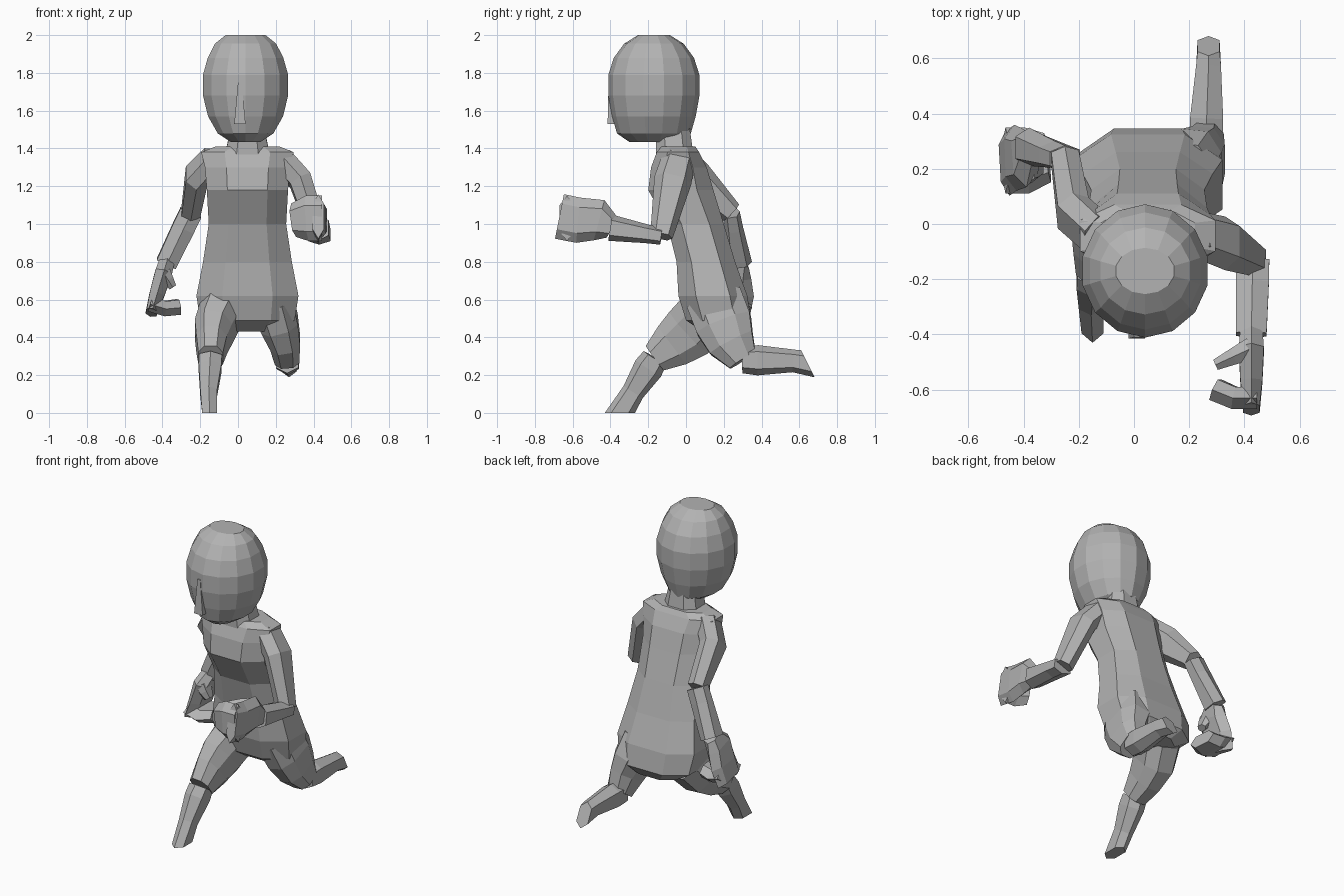
import bpy
import bmesh
import math
from mathutils import Matrix, Vector

default_cube = bpy.data.objects.get("Cube")
if default_cube:
    bpy.data.objects.remove(default_cube, do_unlink=True)

# Single plain clay colour
clay = bpy.data.materials.new("plain_grey")
clay.use_nodes = True
clay_colour = (0.45, 0.45, 0.45, 1)
clay.diffuse_color = clay_colour
clay.node_tree.nodes["Principled BSDF"].inputs["Base Color"].default_value = clay_colour

X_AXIS, Y_AXIS, Z_AXIS = (Vector(row) for row in Matrix.Identity(3))


def finish(name, shape):
    """Turn a bmesh into a flat-shaded clay object."""
    bmesh.ops.recalc_face_normals(shape, faces=shape.faces)
    mesh = bpy.data.meshes.new(name)
    shape.to_mesh(mesh)
    shape.free()
    mesh.materials.append(clay)
    part = bpy.data.objects.new(name, mesh)
    bpy.context.collection.objects.link(part)


def squared(value):
    """Push a ring coordinate outwards for a boxier section."""
    return math.copysign(abs(value) ** 0.8, value)


def unit_ring(sides):
    """Boxy polygon with flat sides, stretched to reach one unit each way."""
    angles = [(k + 0.5) * math.tau / sides for k in range(sides)]
    widest = max(math.cos(angle) for angle in angles)
    tallest = max(math.sin(angle) for angle in angles)
    return [(squared(math.cos(angle) / widest), squared(math.sin(angle) / tallest))
            for angle in angles]


def path_directions(points):
    """Average direction of the path at every point."""
    steps = [(end - start).normalized() for start, end in zip(points, points[1:])]
    return [(before + after).normalized()
            for before, after in zip(steps[:1] + steps, steps + steps[-1:])]


def tube(name, points, widths, depths, across=X_AXIS, sides=6, directions=None):
    """Capped tube along a path, with half widths measured along the across vector."""
    points = [Vector(point) for point in points]
    directions = directions or path_directions(points)
    shape = bmesh.new()
    rings = []
    for point, direction, width, depth in zip(points, directions, widths, depths):
        deep = direction.cross(across).normalized()
        wide = deep.cross(direction).normalized()
        rings.append([shape.verts.new(point + wide * (width * a) + deep * (depth * b))
                      for a, b in unit_ring(sides)])
    for lower, upper in zip(rings, rings[1:]):
        for k in range(sides):
            shape.faces.new((lower[k - 1], lower[k], upper[k], upper[k - 1]))
    shape.faces.new(rings[0])
    shape.faces.new(rings[-1])
    finish(name, shape)


def head():
    """Faceted ball with a broad flattened crown and a narrow, level jaw."""
    shape = bmesh.new()
    bmesh.ops.create_uvsphere(shape, u_segments=14, v_segments=9, radius=1)
    for vert in shape.verts:
        x, y, z = vert.co
        if z < 0:
            y *= 1 + 0.7 * z ** 4
        else:
            x *= 1 + 0.5 * z ** 6
        z = max(-0.9, min(z, 0.93))
        height = 0.28 if z > 0 else 0.34
        vert.co = (0.04 + 0.235 * x, -0.17 + 0.245 * y, 1.74 + height * z)
    finish("head", shape)


def hand(side, wrist, reach, curl, spread, thumb_curl):
    """Curled mitten: palm along reach, fingers and thumb bending along curl."""
    reach, curl, spread = (Vector(axis).normalized() for axis in (reach, curl, spread))

    def place(points):
        return [wrist + reach * r + curl * c + spread * s for r, c, s in points]

    tube(side + "_palm",
         place([(-0.01, 0, 0), (0.06, 0, 0.04), (0.17, 0, 0.04), (0.27, 0, 0.06)]),
         (0.04, 0.045, 0.04, 0.03), (0.06, 0.11, 0.12, 0.12), curl)
    tube(side + "_fingers",
         place([(0.23, -0.02, 0.05), (0.23, 0.06, 0.05), (0.2, 0.13, 0.04)]),
         (0.04, 0.04, 0.04), (0.12, 0.12, 0.09), reach)
    tube(side + "_thumb",
         place([(0.05, 0, 0.08), (0.08, thumb_curl / 2, 0.08), (0.11, thumb_curl, 0.08)]),
         (0.04, 0.03, 0.02), (0.06, 0.05, 0.03), reach)


def arm(side, shoulder, upper, elbow, wrist, *hand_pose):
    """Upper arm, forearm and hand, posed by their joints."""
    tube(side + "_upper_arm", [shoulder, upper, elbow],
         (0.06, 0.06, 0.05), (0.09, 0.1, 0.06))
    tube(side + "_forearm", [elbow, Vector(elbow).lerp(Vector(wrist), 0.3), wrist],
         (0.06, 0.06, 0.055), (0.045, 0.05, 0.07))
    hand(side, Vector(wrist), *hand_pose)


def leg(side, thigh, ankle, sole, sole_direction):
    """Tapering thigh, then a shin that spreads into a slanted foot."""
    tube(side + "_thigh", thigh, (0.11, 0.1, 0.08, 0.065), (0.15, 0.15, 0.125, 0.08),
         sides=8)
    knee, ankle, sole = Vector(thigh[-1]), Vector(ankle), Vector(sole)
    shin = [knee, knee.lerp(ankle, 0.3), ankle, sole]
    directions = path_directions(shin)
    directions[-1] = Vector(sole_direction).normalized()
    tube(side + "_shin", shin, (0.06, 0.06, 0.045, 0.04), (0.07, 0.08, 0.06, 0.08),
         directions=directions)


# Torso leaning forward: height, half width, front and back of each level
torso_levels = [
    (0.43, 0.15, 0.09, 0.3),
    (0.49, 0.25, 0, 0.345),
    (0.62, 0.27, -0.04, 0.325),
    (0.8, 0.235, -0.05, 0.26),
    (1, 0.205, -0.1, 0.2),
    (1.18, 0.215, -0.2, 0.145),
    (1.3, 0.225, -0.185, 0.11),
    (1.38, 0.245, -0.155, 0.07),
    (1.41, 0.17, -0.13, 0.05),
]
tube("torso",
     [(0.05, (front + back) / 2, height) for height, half, front, back in torso_levels],
     [half for height, half, front, back in torso_levels],
     [(back - front) / 2 for height, half, front, back in torso_levels],
     sides=8, directions=[Z_AXIS] * len(torso_levels))

# Head, neck and wedge nose
head()
tube("neck", [(0.05, -0.06, 1.36), (0.05, -0.07, 1.5)], (0.12, 0.09), (0.1, 0.09),
     sides=8)
tube("nose", [(0.01, -0.375, 1.53), (0.01, -0.38, 1.75)], (0.03, 0.01), (0.04, 0.03),
     sides=4)

# Left arm swings forward, right arm swings back
arm("left", (0.23, -0.04, 1.34), (0.33, -0.07, 1.23), (0.43, -0.13, 0.935),
    (0.425, -0.4, 0.98), -Y_AXIS, -X_AXIS, Z_AXIS, 0.13)
arm("right", (-0.13, -0.04, 1.34), (-0.22, 0.04, 1.25), (-0.25, 0.24, 1.06),
    (-0.38, 0.28, 0.79), (-0.3, 0, -1), (1, 0, -0.3), -Y_AXIS, 0.07)

# Left leg trails behind, right leg strides forward
leg("left", [(0.18, 0.15, 0.6), (0.22, 0.2, 0.47), (0.25, 0.24, 0.37), (0.26, 0.3, 0.28)],
    (0.27, 0.57, 0.275), (0.27, 0.645, 0.26), (0, 2, 1))
leg("right", [(-0.09, 0.11, 0.53), (-0.13, 0.02, 0.43), (-0.14, -0.07, 0.36),
              (-0.145, -0.165, 0.29)],
    (-0.155, -0.28, 0.11), (-0.15, -0.35, 0), -Z_AXIS)
